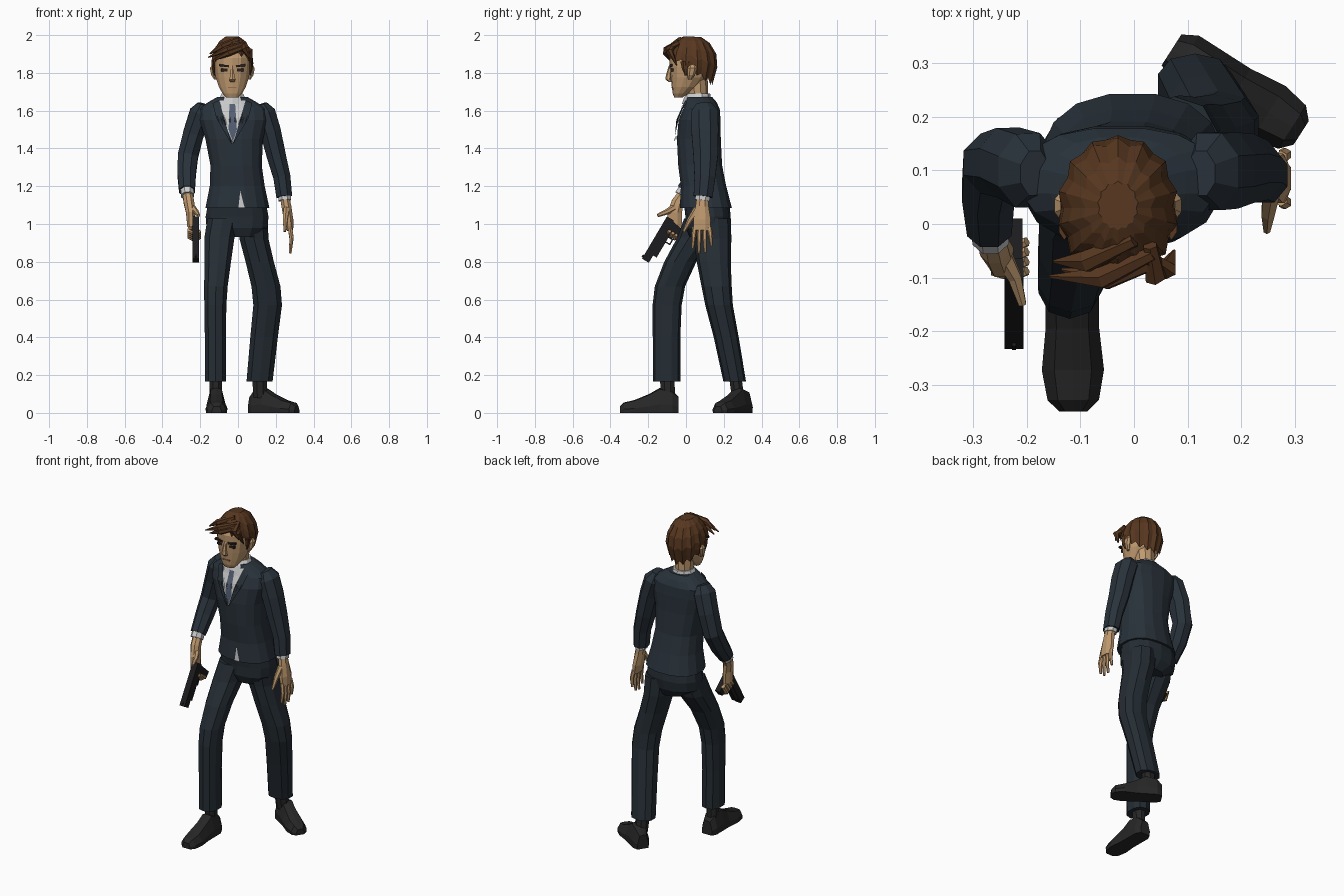
import bpy, bmesh, math
from mathutils import Vector, Matrix
from mathutils.bvhtree import BVHTree


def mat(name, r, g, b):
    m = bpy.data.materials.new(name)
    m.diffuse_color = (r, g, b, 1)
    return m


SUIT = mat("suit", .022, .032, .043)
TROUSER = mat("trouser", .018, .026, .034)
SKIN = mat("skin", .52, .32, .16)
HAIR = mat("hair", .095, .038, .014)
DARK = mat("dark", .02, .014, .012)
LIP = mat("lip", .3, .15, .08)
SHIRT = mat("shirt", .6, .6, .6)
TIE = mat("tie", .09, .115, .17)
SHOE = mat("shoe", .02, .02, .021)
METAL = mat("metal", .012, .012, .014)


def finish(name, bm, material):
    bmesh.ops.recalc_face_normals(bm, faces=bm.faces)
    me = bpy.data.meshes.new(name)
    bm.to_mesh(me)
    bm.free()
    me.materials.append(material)
    ob = bpy.data.objects.new(name, me)
    bpy.context.collection.objects.link(ob)
    return ob


def skin_rings(bm, rings, cap=True):
    vs = [[bm.verts.new(p) for p in r] for r in rings]
    n = len(vs[0])
    for a, b in zip(vs, vs[1:]):
        for i in range(n):
            bm.faces.new((a[i], a[(i + 1) % n], b[(i + 1) % n], b[i]))
    if cap:
        bm.faces.new(vs[0])
        bm.faces.new(vs[-1])


def tube(name, sec, material, n=8, level=False, power=1.0):
    """Loft elliptical sections (x, y, z, rx, ry) along a path."""
    P = [Vector(s[:3]) for s in sec]
    rings = []
    for k, s in enumerate(sec):
        t = Vector((0, 0, 1)) if level else (P[min(k + 1, len(P) - 1)] - P[max(k - 1, 0)]).normalized()
        ax = Vector((1, 0, 0)) if abs(t.x) < .8 else Vector((0, 1, 0))
        u = (ax - t * t.dot(ax)).normalized()
        v = t.cross(u)
        ring = []
        for i in range(n):
            a = 2 * math.pi * (i + .5) / n
            c, q = math.cos(a), math.sin(a)
            c, q = (math.copysign(abs(w) ** power, w) for w in (c, q))
            ring.append(P[k] + u * s[3] * c + v * s[4] * q)
        rings.append(ring)
    bm = bmesh.new()
    skin_rings(bm, rings)
    return finish(name, bm, material)


def box(name, loc, size, material, rx=0, ry=0):
    bm = bmesh.new()
    bmesh.ops.create_cube(bm, size=1)
    bm.transform(Matrix.Translation(loc) @ Matrix.Rotation(rx, 4, 'X') @ Matrix.Rotation(ry, 4, 'Y')
                 @ Matrix.Diagonal((*size, 1)))
    return finish(name, bm, material)


# Jacket body
jacket = tube("jacket", [(-.003, .105, 1.085, .172, .14), (-.004, .093, 1.2, .148, .122),
                         (-.01, .075, 1.31, .138, .118), (-.02, .068, 1.45, .155, .118),
                         (-.023, .072, 1.55, .185, .113), (-.028, .082, 1.61, .185, .098),
                         (-.03, .078, 1.645, .13, .085), (-.03, .07, 1.672, .082, .07)],
              SUIT, 16, True, .85)
bm = bmesh.new()
bm.from_mesh(jacket.data)
tree = BVHTree.FromBMesh(bm)
bm.free()


def panel(name, pts, material, off):
    """Flat outline in x, z laid onto the front of the jacket."""
    bm = bmesh.new()
    bm.faces.new([bm.verts.new((x, 0, z)) for x, z in pts])
    bmesh.ops.triangulate(bm, faces=bm.faces)
    bmesh.ops.subdivide_edges(bm, edges=bm.edges[:], cuts=4, use_grid_fill=True)
    for v in bm.verts:
        hit = tree.ray_cast(Vector((v.co.x, -1, v.co.z)), Vector((0, 1, 0)))[0]
        if hit is None:
            hit = tree.find_nearest(v.co)[0]
        v.co.y = hit.y - off
    return finish(name, bm, material)


# Shirt, tie, lapels and hem opening
panel("shirt_front", [(-.1, 1.655), (.04, 1.655), (.02, 1.55), (-.027, 1.43), (-.078, 1.55)], SHIRT, .005)
panel("tie", [(-.045, 1.635), (-.015, 1.635), (-.02, 1.605), (-.006, 1.5), (-.027, 1.435), (-.05, 1.5), (-.04, 1.605)],
      TIE, .01)
for side, s in (("left", 1), ("right", -1)):
    panel("lapel_" + side, [(-.03 + s * x, z) for x, z in
                            [(.07, 1.655), (.105, 1.64), (.085, 1.56), (.003, 1.42), (.05, 1.55)]], SUIT, .012)
panel("shirt_hem", [(.012, 1.175), (.035, 1.087), (.002, 1.087)], SHIRT, .004)
tube("collar", [(-.03, .058, 1.635, .085, .08), (-.03, .06, 1.665, .073, .072), (-.03, .068, 1.69, .06, .06)],
     SHIRT, 10, True)

# Trousers
tube("trouser_seat", [(-.005, .11, 1.1, .158, .12), (-.005, .117, 1.04, .17, .12), (-.005, .113, .98, .165, .115),
                      (.01, .11, .93, .1, .09)], TROUSER, 14, True, .85)
tube("trouser_right", [(-.08, .09, 1.03, .085, .1), (-.098, .055, .93, .083, .1), (-.107, -.03, .8, .073, .085),
                       (-.117, -.085, .67, .065, .08), (-.12, -.1, .57, .061, .077), (-.12, -.103, .4, .058, .073),
                       (-.118, -.103, .165, .058, .073)], TROUSER, 10, True, .85)
tube("trouser_left", [(.075, .13, 1.03, .085, .108), (.085, .14, .92, .08, .1), (.115, .147, .8, .078, .09),
                      (.148, .162, .67, .08, .08), (.157, .175, .57, .079, .073), (.138, .213, .4, .076, .066),
                      (.114, .258, .165, .072, .06)], TROUSER, 10, True, .85)

# Socks and shoes
tube("sock_right", [(-.118, -.095, .08, .035, .04), (-.118, -.1, .2, .036, .042)], SHOE, 8, True)
tube("sock_left", [(.118, .275, .08, .04, .035), (.114, .26, .2, .042, .036)], SHOE, 8, True)


def shoe(name, heel, toe):
    h, t = Vector((*heel, 0)), Vector((*toe, 0))
    d = t - h
    side = Vector((-d.y, d.x, 0)).normalized()
    rings = []
    for s, w, z in [(0, .034, .085), (.1, .05, .115), (.32, .05, .132), (.5, .05, .1), (.75, .058, .068),
                    (.93, .048, .055), (1, .026, .035)]:
        rings.append([h + d * s + side * w * a + Vector((0, 0, z * b)) for a, b in
                      [(-.95, 0), (-1, .35), (-.6, .95), (0, 1), (.6, .95), (1, .35), (.95, 0)]])
    bm = bmesh.new()
    skin_rings(bm, rings)
    finish(name, bm, SHOE)


shoe("shoe_right", (-.117, -.04), (-.113, -.35))
shoe("shoe_left", (.07, .325), (.312, .17))

# Sleeves and cuffs
tube("sleeve_left", [(.125, .095, 1.635, .03, .045), (.14, .098, 1.59, .062, .078), (.172, .1, 1.49, .06, .077),
                     (.203, .104, 1.36, .055, .07), (.232, .1, 1.25, .049, .06), (.245, .09, 1.145, .045, .054)],
     SUIT, 8)
tube("sleeve_right", [(-.185, .095, 1.635, .03, .045), (-.198, .1, 1.59, .062, .075), (-.235, .115, 1.48, .06, .07),
                      (-.265, .112, 1.36, .058, .062), (-.272, .06, 1.265, .053, .057),
                      (-.27, -.008, 1.175, .045, .047)], SUIT, 8)
tube("cuff_left", [(.244, .092, 1.17, .036, .042), (.248, .086, 1.125, .036, .042)], SHIRT, 8)
tube("cuff_right", [(-.27, -.002, 1.185, .037, .04), (-.267, -.025, 1.15, .037, .04)], SHIRT, 8)

# Open left hand
tube("palm_left", [(.246, .088, 1.15, .026, .032), (.257, .085, 1.09, .028, .038), (.268, .085, 1.02, .027, .05),
                   (.276, .083, .965, .018, .047)], SKIN, 8)
for i in range(4):
    y, drop = .046 + i * .026, (.1, .125, .12, .085)[i]
    tube(f"finger_left_{i}", [(.274, y, .985, .013, .013), (.283, y + (i - 1.5) * .004, .98 - drop * .5, .012, .012),
                              (.277, y + (i - 1.5) * .007, .97 - drop, .007, .007)], SKIN, 6)
tube("thumb_left", [(.256, .06, 1.08, .018, .02), (.25, .02, 1.02, .014, .015), (.248, -.012, .96, .007, .008)],
     SKIN, 6)

# Pistol
ROT = -math.radians(30.6)
D, G = Vector((0, -.51, -.86)), Vector((0, .86, -.51))
top = Vector((-.224, -.085, 1.025))
box("pistol_slide", top + D * .125, (.036, .042, .26), METAL, ROT)
box("pistol_frame", top + D * .11 + G * .03, (.03, .025, .2), METAL, ROT)
box("pistol_grip", top + D * .035 + G * .065, (.032, .11, .048), METAL, ROT - .2)
box("pistol_sight", top + D * .24 - G * .024, (.008, .008, .014), METAL, ROT)
for nm, a, b, sz in (("front", .115, .052, (.01, .03, .007)), ("base", .087, .067, (.01, .007, .06))):
    box("trigger_guard_" + nm, top + D * a + G * b, sz, METAL, ROT)
box("trigger", top + D * .085 + G * .052, (.007, .022, .008), METAL, ROT)

# Gripping right hand
tube("palm_right", [(-.268, -.01, 1.165, .028, .03), (-.26, -.045, 1.115, .03, .034), (-.25, -.06, 1.06, .027, .042),
                    (-.25, -.06, .985, .02, .042)], SKIN, 8)
for i in range(4):
    p = top + D * .035 + G * (.03 + .021 * i)
    pts = [p - D * .03, p + D * .02, p + D * .038, p + D * .02]
    tube(f"finger_right_{i}", [(x, q.y, q.z, r, r) for x, q, r in
                               zip((-.252, -.256, -.225, -.2), pts, (.013, .014, .013, .009))], SKIN, 6)
tube("thumb_right", [(-.247, -.055, 1.09, .02, .02), (-.222, -.1, 1.065, .014, .015), (-.208, -.15, 1.045, .008, .009)],
     SKIN, 6)

# Neck and head
tube("neck", [(-.03, .065, 1.63, .058, .058), (-.03, .062, 1.69, .055, .054), (-.03, .055, 1.77, .06, .06)],
     SKIN, 10, True)
tube("head", [(-.03, -.04, 1.67, .034, .022), (-.03, -.028, 1.69, .052, .042), (-.03, -.005, 1.725, .073, .07),
              (-.03, .015, 1.775, .09, .096), (-.03, .022, 1.83, .098, .108), (-.03, .028, 1.88, .1, .116),
              (-.03, .03, 1.95, .07, .09)], SKIN, 14, True, .9)

# Face
tube("nose", [(-.03, -.082, 1.84, .008, .008), (-.03, -.092, 1.79, .012, .014), (-.03, -.094, 1.765, .019, .015),
              (-.03, -.08, 1.752, .014, .01)], SKIN, 6, True)
box("mouth", (-.03, -.07, 1.722), (.045, .014, .006), LIP)
for side, s in (("left", 1), ("right", -1)):
    box("eye_" + side, (-.03 + s * .042, -.074, 1.815), (.034, .014, .014), DARK)
    box("eyebrow_" + side, (-.03 + s * .044, -.08, 1.838), (.052, .016, .011), DARK, 0, -s * .12)
    tube("ear_" + side, [(-.03 + s * .09, .02, 1.765, .008, .01), (-.03 + s * .102, .028, 1.79, .012, .02),
                         (-.03 + s * .108, .034, 1.825, .012, .025), (-.03 + s * .1, .034, 1.845, .008, .015)],
         SKIN, 6, True)

# Hair cap with ridged strands and a jagged rim
N, rings = 28, []
for f in (.02, .14, .36, .62, .84, 1):
    ring = []
    for i in range(N):
        a = 2 * math.pi * i / N
        k = .5 - .5 * math.cos(a)
        rim = 1.895 - .2 * k + .035 * k * k + (.028 if i % 2 else 0)
        z = 1.995 - (1.995 - rim) * f
        r = math.sqrt(max(0, 1 - ((z - 1.845) / .155) ** 2)) if z > 1.845 else 1 - 2 * (1.845 - z)
        r *= .95 if i % 2 else 1.02
        ring.append((-.03 + .112 * r * math.sin(a), .03 - .137 * r * math.cos(a), z))
    rings.append(ring)
bm = bmesh.new()
skin_rings(bm, rings, False)
bmesh.ops.holes_fill(bm, edges=[e for e in bm.edges if e.is_boundary and all(v.co.z > 1.98 for v in e.verts)])
finish("hair_cap", bm, HAIR)

# Swept fringe and loose locks
locks = [[(.035, -.055, 1.955), (-.06, -.1, 1.925), (-.158, -.098, 1.882)],
         [(.03, -.075, 1.935), (-.05, -.102, 1.905), (-.135, -.085, 1.865)],
         [(.0, -.03, 1.978), (-.09, -.07, 1.94), (-.15, -.07, 1.9)],
         [(.02, -.06, 1.95), (.06, -.085, 1.915), (.075, -.05, 1.84)],
         [(.03, -.04, 1.96), (.04, -.098, 1.925), (.065, -.085, 1.875)]]
for i, (a, b, c) in enumerate(locks):
    tube(f"hair_lock_{i}", [(*a, .014, .014), (*b, .022, .018), (*c, .003, .003)], HAIR, 6)
for side, s in (("left", 1), ("right", -1)):
    tube("sideburn_" + side, [(-.03 + s * .1, .0, 1.86, .012, .03), (-.03 + s * .098, -.003, 1.82, .01, .018),
                              (-.03 + s * .093, .0, 1.785, .003, .006)], HAIR, 6, True)
